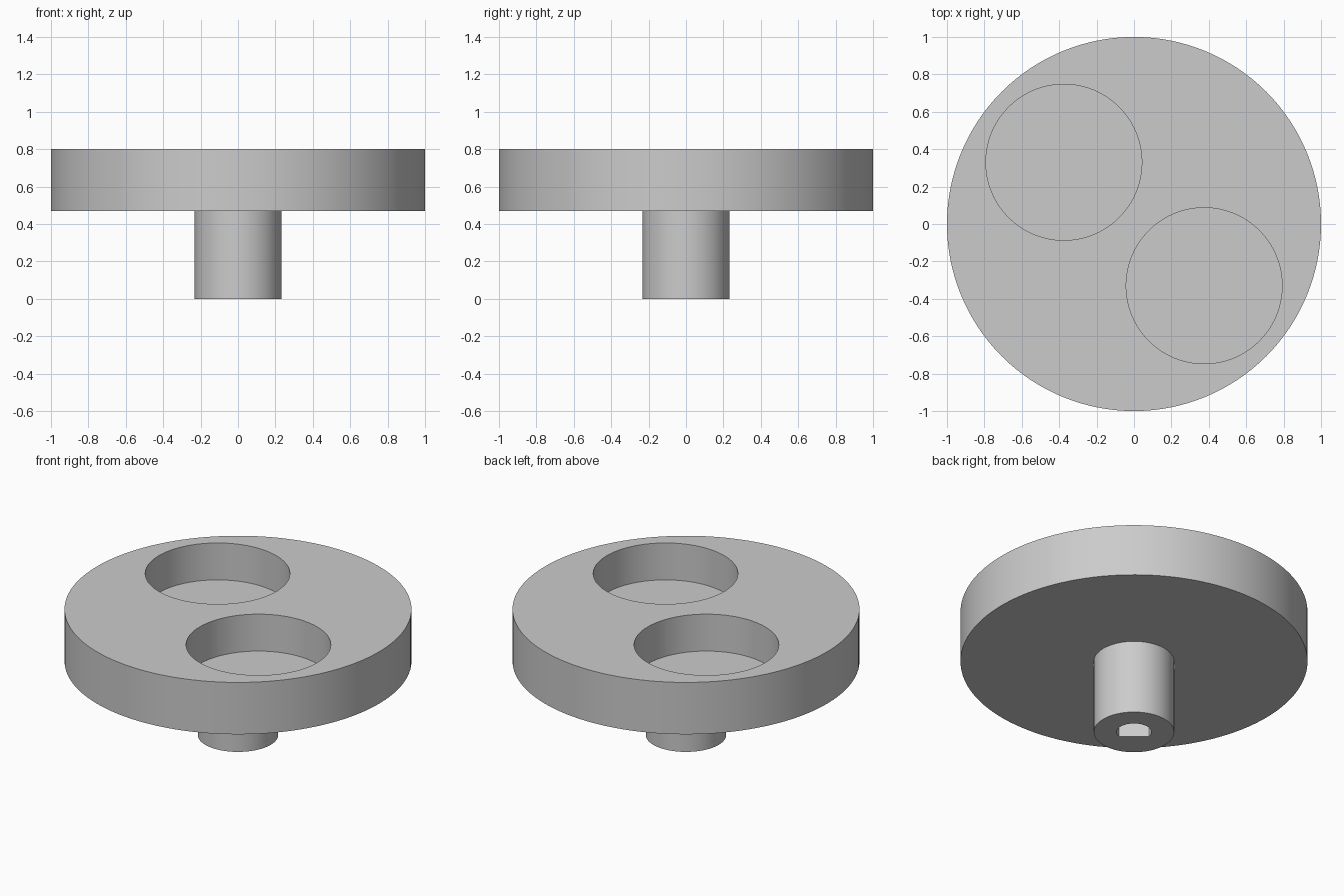
import bpy
import bmesh
import math
from mathutils import Vector

DISC_RADIUS, DISC_BOTTOM, DISC_TOP = 1.0, 0.47, 0.80
STEM_RADIUS = 0.232
POCKET_RADIUS, POCKET_FLOOR = 0.417, 0.565
POCKET_CENTRE = Vector((0.375, -0.33))
BORE_RADIUS, BORE_FLAT, BORE_TOP = 0.10, 0.05, 0.45

cube = bpy.data.objects.get("Cube")
if cube:
    bpy.data.objects.remove(cube, do_unlink=True)

grey = bpy.data.materials.new("plain grey")
grey.use_nodes = True
colour = (0.6, 0.6, 0.6, 1.0)
grey.diffuse_color = colour
grey.node_tree.nodes["Principled BSDF"].inputs["Base Color"].default_value = colour


def prism(name, outline, bottom, top):
    """Extrude a flat outline between two heights."""
    bm = bmesh.new()
    face = bm.faces.new([bm.verts.new((x, y, bottom)) for x, y in outline])
    result = bmesh.ops.extrude_face_region(bm, geom=[face])
    raised = [v for v in result["geom"] if isinstance(v, bmesh.types.BMVert)]
    bmesh.ops.translate(bm, vec=(0, 0, top - bottom), verts=raised)
    bmesh.ops.recalc_face_normals(bm, faces=bm.faces)
    mesh = bpy.data.meshes.new(name)
    bm.to_mesh(mesh)
    bm.free()
    mesh.materials.append(grey)
    obj = bpy.data.objects.new(name, mesh)
    bpy.context.collection.objects.link(obj)
    return obj


def arc(radius, start=0.0, sweep=math.tau, count=128, centre=(0, 0)):
    """Points along a circle; an open sweep is closed by a chord."""
    steps = count if sweep == math.tau else count - 1
    angles = [start + sweep * i / steps for i in range(count)]
    return [(centre[0] + radius * math.cos(a), centre[1] + radius * math.sin(a))
            for a in angles]


def combine(target, other, operation):
    """Apply a boolean and discard the helper object."""
    other.hide_render = True
    bpy.context.view_layer.objects.active = target
    mod = target.modifiers.new(operation.title(), "BOOLEAN")
    mod.operation = operation
    mod.solver = "EXACT"
    mod.object = other
    bpy.ops.object.modifier_apply(modifier=mod.name)
    bpy.data.objects.remove(other, do_unlink=True)


# Disc with its hub stem
body = prism("disc_with_stem", arc(DISC_RADIUS), DISC_BOTTOM, DISC_TOP)
stem = prism("stem", arc(STEM_RADIUS, count=64), 0, DISC_BOTTOM + 0.03)
combine(body, stem, "UNION")

# Two opposite round pockets in the top
for side in (1, -1):
    pocket = prism("pocket_cutter",
                   arc(POCKET_RADIUS, count=96, centre=POCKET_CENTRE * side),
                   POCKET_FLOOR, DISC_TOP + 0.1)
    combine(body, pocket, "DIFFERENCE")

# D-shaped shaft bore, its flat parallel to the line through the pockets
flat_direction = math.atan2(-POCKET_CENTRE.x, POCKET_CENTRE.y)
half_gap = math.acos(BORE_FLAT / BORE_RADIUS)
bore = prism("bore_cutter",
             arc(BORE_RADIUS, flat_direction + half_gap,
                 math.tau - 2 * half_gap, 48),
             -0.1, BORE_TOP)
combine(body, bore, "DIFFERENCE")

# Smooth round walls, crisp rims
bpy.ops.object.select_all(action="DESELECT")
body.select_set(True)
bpy.context.view_layer.objects.active = body
bpy.ops.object.shade_smooth_by_angle(angle=math.radians(30))
